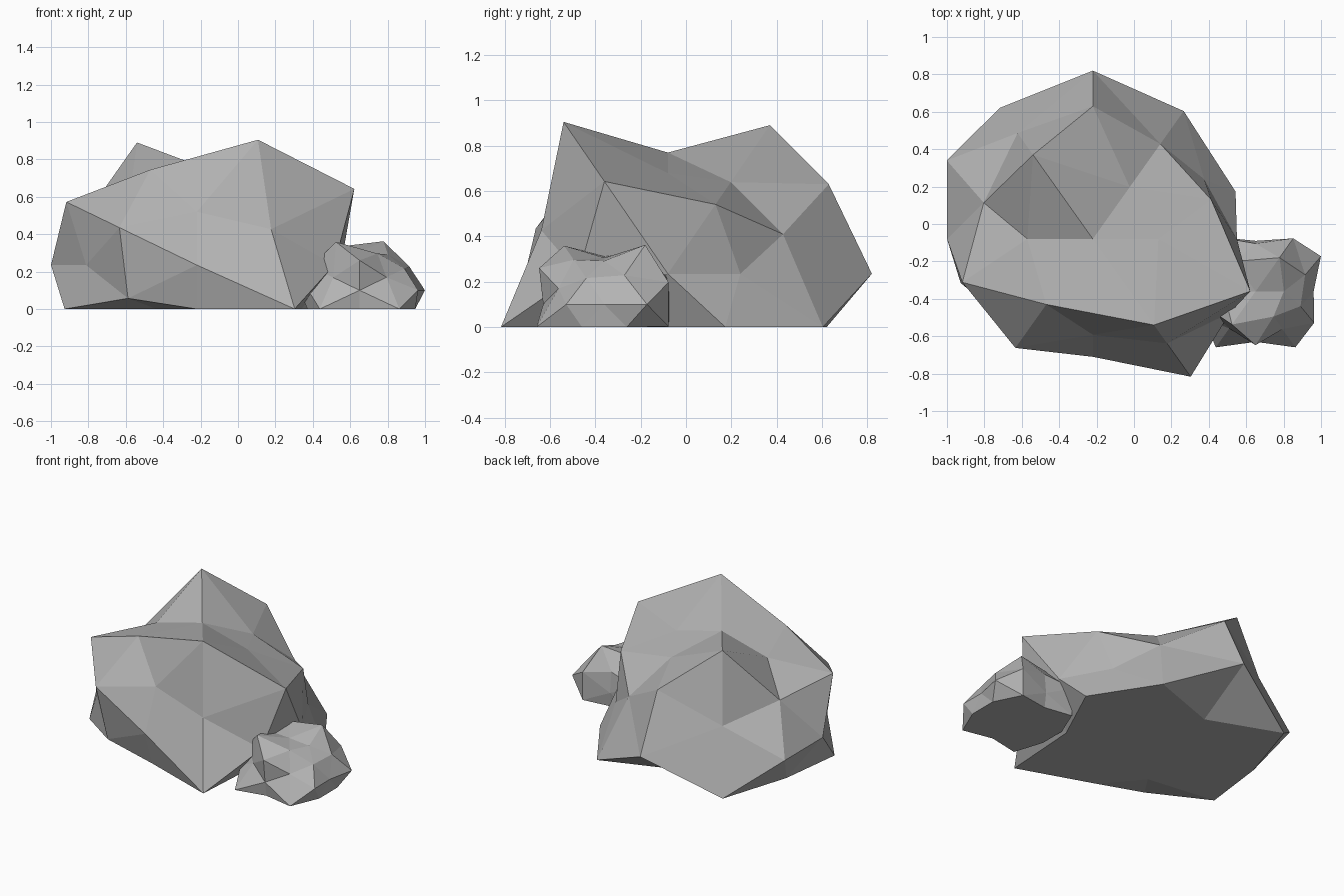
import bpy, bmesh

if "Cube" in bpy.data.objects:
    bpy.data.objects.remove(bpy.data.objects["Cube"])

# Direction families of a once-subdivided icosahedron (42 points, 2-fold axis up)
FAMILIES = [(0, 0, 1), (1, 0, 0), (0, 1, 0),
            (.526, 0, .851), (0, .851, .526), (.851, .526, 0),
            (.309, .5, .809), (.809, .309, .5), (.5, .809, .309)]
QUADRANTS = [(1, 1), (-1, 1), (-1, -1), (1, -1)]
SCALE = (1.15, 1.0, 0.9)

stone = bpy.data.materials.new("grey stone")
stone.diffuse_color = (0.45, 0.45, 0.45, 1)
stone.use_nodes = True
stone.node_tree.nodes["Principled BSDF"].inputs["Base Color"].default_value = stone.diffuse_color


def directions(family):
    """All distinct sign variants, upper half first, counter-clockwise."""
    out = []
    for sz in (1, -1):
        for sx, sy in QUADRANTS:
            d = (sx * family[0], sy * family[1], sz * family[2])
            if d not in out:
                out.append(d)
    return out


def rock(name, centre, radii):
    """Faceted ball pushed in and out per point, then flattened on the ground."""
    bm = bmesh.new()
    points = []
    for family, rs in zip(FAMILIES, radii):
        for d, r in zip(directions(family), rs):
            points.append((bm.verts.new(d), d, r))
    bmesh.ops.convex_hull(bm, input=list(bm.verts))
    bmesh.ops.recalc_face_normals(bm, faces=list(bm.faces))
    for v, d, r in points:
        v.co = [c + s * r * k for c, s, k in zip(centre, SCALE, d)]
        v.co.z = max(v.co.z, 0)
    mesh = bpy.data.meshes.new(name)
    bm.to_mesh(mesh)
    bm.free()
    mesh.materials.append(stone)
    obj = bpy.data.objects.new(name, mesh)
    bpy.context.collection.objects.link(obj)
    return obj


# Large boulder
rock("large_rock", (-.22, -.08, .235), [
    (.594, .6), (.67, .678), (.90, .63),
    (.579, .579, .6, .6), (.834, .602, .6, .65), (.608, .798, .605, .75),
    (.555, .90, .70, .92, .6, .6, .6, .6),
    (.68, .627, .75, .905, .82, .70, .76, .6),
    (.628, .70, .72, .69, .845, .866, .64, .91)])

# Small stone at its front right
rock("small_rock", (.65, -.36, .1), [
    (.228, .3), (.27, .28), (.27, .27),
    (.25, .28, .3, .3), (.30, .338, .3, .3), (.357, .28, .28, .32),
    (.36, .32, .355, .27, .3, .3, .3, .3),
    (.285, .28, .28, .258, .32, .3, .3, .32),
    (.35, .36, .245, .25, .35, .35, .37, .37)])
